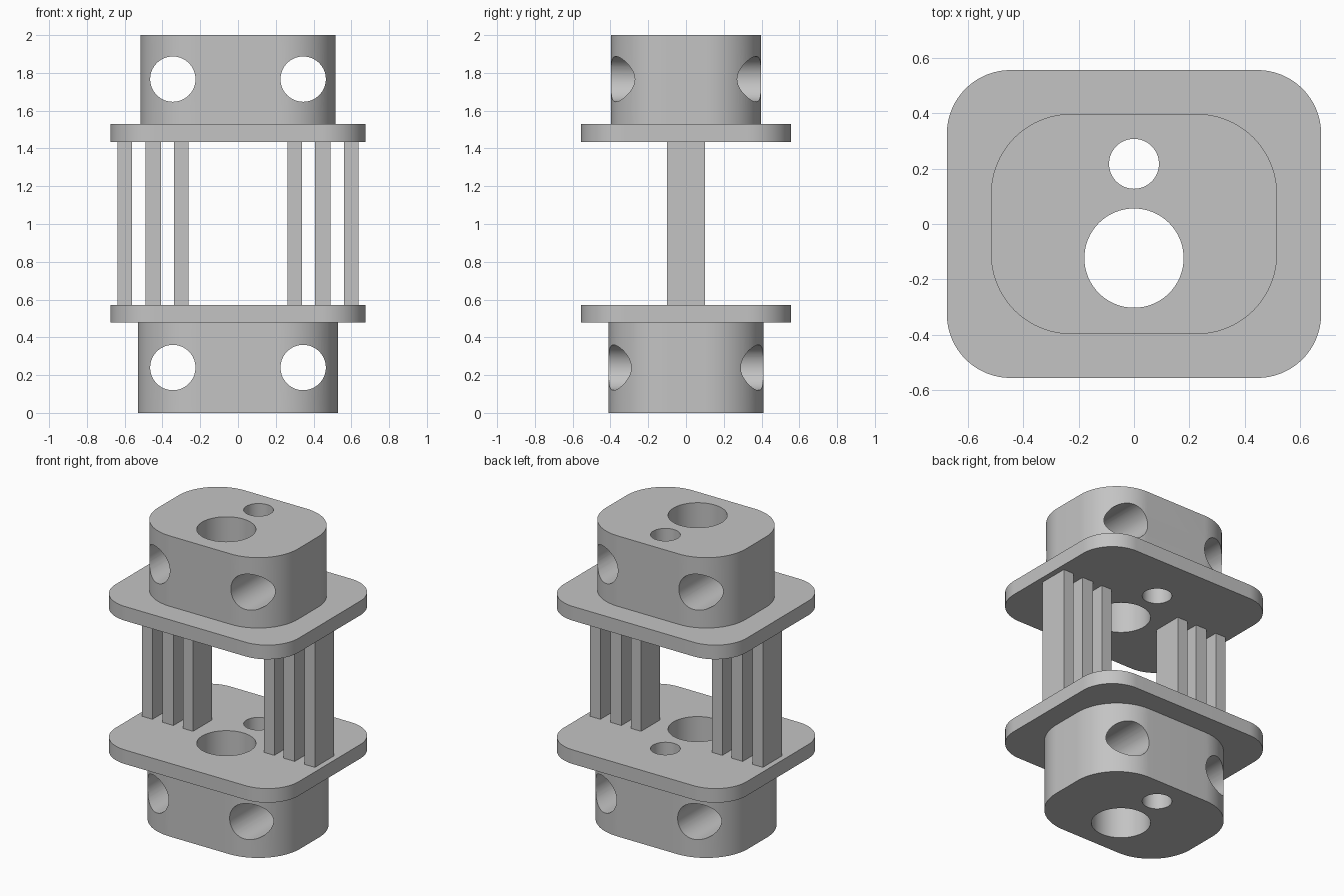
import bpy, bmesh, math

if "Cube" in bpy.data.objects:
    bpy.data.objects.remove(bpy.data.objects["Cube"])

grey = bpy.data.materials.new("plain grey")
grey.diffuse_color = (0.55, 0.55, 0.55, 1)
grey.use_nodes = True
grey.node_tree.nodes["Principled BSDF"].inputs["Base Color"].default_value = grey.diffuse_color


def prism(name, pts, z0, z1):
    """Extrude a closed xy outline from z0 to z1."""
    bm = bmesh.new()
    face = bm.faces.new([bm.verts.new((x, y, z0)) for x, y in pts])
    ext = bmesh.ops.extrude_face_region(bm, geom=[face])
    for v in ext["geom"]:
        if isinstance(v, bmesh.types.BMVert):
            v.co.z = z1
    bmesh.ops.recalc_face_normals(bm, faces=bm.faces)
    me = bpy.data.meshes.new(name)
    bm.to_mesh(me)
    bm.free()
    me.materials.append(grey)
    ob = bpy.data.objects.new(name, me)
    bpy.context.collection.objects.link(ob)
    return ob


def rounded(hx, hy, r, n=24):
    """Rounded rectangle outline."""
    pts = []
    for k, (sx, sy) in enumerate([(1, 1), (-1, 1), (-1, -1), (1, -1)]):
        for i in range(n + 1):
            a = (k + i / n) * math.pi / 2
            pts.append((sx * (hx - r) + r * math.cos(a),
                        sy * (hy - r) + r * math.sin(a)))
    return pts


def circle(x, y, r, n=64):
    return [(x + r * math.cos(2 * math.pi * i / n),
             y + r * math.sin(2 * math.pi * i / n)) for i in range(n)]


def combine(ob, other, op):
    """Boolean another solid into ob, then discard it."""
    mod = ob.modifiers.new("bool", 'BOOLEAN')
    mod.operation, mod.solver, mod.object = op, 'EXACT', other
    bpy.context.view_layer.objects.active = ob
    bpy.ops.object.modifier_apply(modifier=mod.name)
    bpy.data.objects.remove(other)


def end_piece(name, block, flange_z, block_z, hole_z):
    # flange and block fused into one solid
    ob = prism(name, rounded(0.675, 0.555, 0.23), *flange_z)
    combine(ob, prism("block", rounded(*block), *block_z), 'UNION')
    # vertical bores
    for y, r in ((0.217, 0.09), (-0.123, 0.179)):
        combine(ob, prism("bore", circle(0, y, r), -0.5, 2.5), 'DIFFERENCE')
    # front-to-back bolt holes
    for x in (-0.345, 0.345):
        cut = prism("bolt_hole", circle(0, 0, 0.12), -1, 1)
        cut.rotation_euler.x = math.pi / 2
        cut.location = (x, 0, hole_z)
        bpy.context.view_layer.update()
        combine(ob, cut, 'DIFFERENCE')
    bpy.ops.object.select_all(action='DESELECT')
    ob.select_set(True)
    bpy.context.view_layer.objects.active = ob
    bpy.ops.object.shade_smooth_by_angle(angle=math.radians(30))


end_piece("upper_end", (0.516, 0.397, 0.29), (1.435, 1.53), (1.48, 2.0), 1.767)
end_piece("lower_end", (0.53, 0.41, 0.31), (0.478, 0.572), (0.0, 0.52), 0.24)

# connecting bars, three per side
for side, s in (("left", -1), ("right", 1)):
    for i, (x, h) in enumerate(((0.3, 0.038), (0.448, 0.041), (0.6, 0.038))):
        pts = [(s * x - h, -0.1), (s * x + h, -0.1), (s * x + h, 0.1), (s * x - h, 0.1)]
        prism(f"{side}_bar_{i + 1}", pts, 0.572, 1.435)
